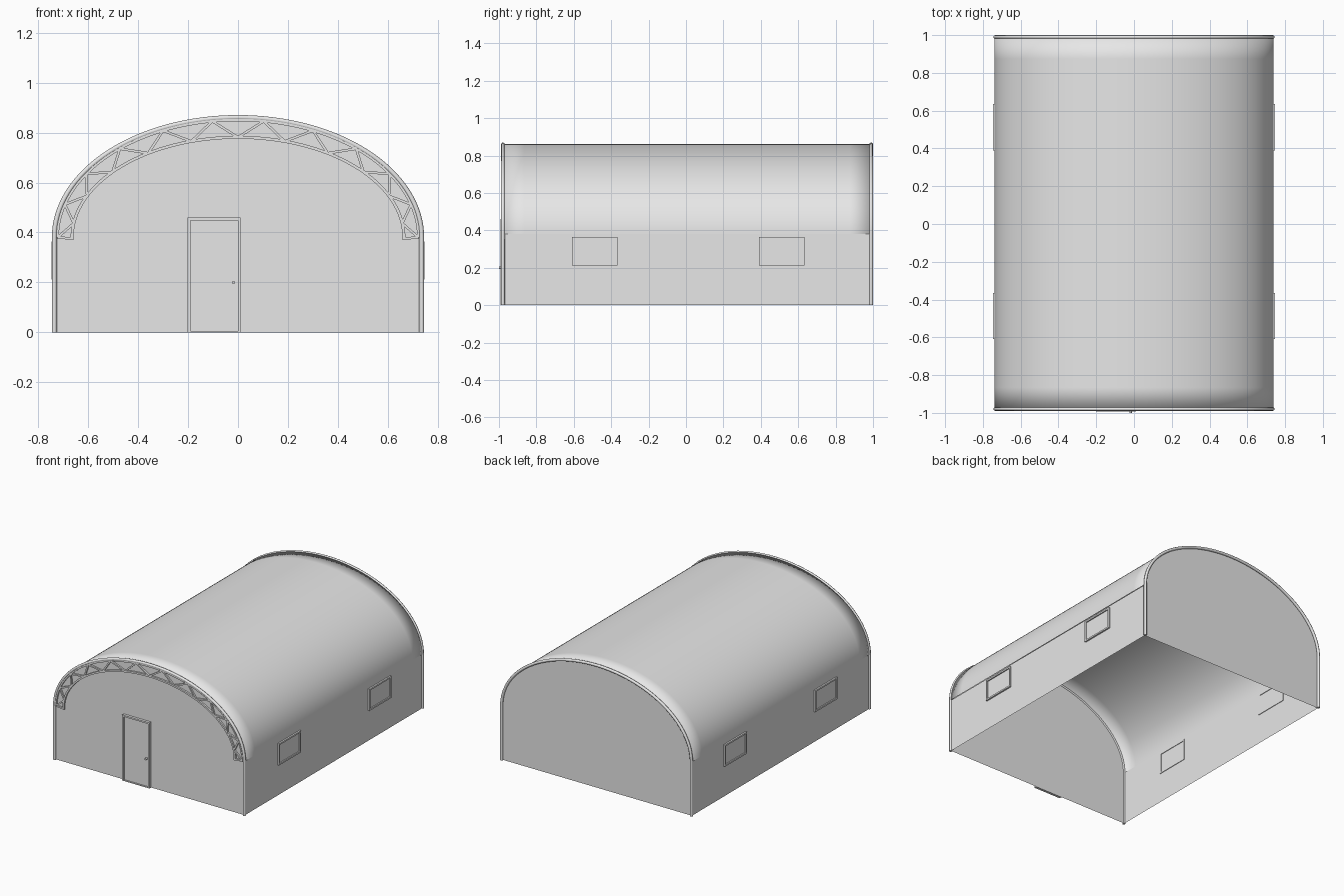
import bpy, bmesh, math
from mathutils import Vector

cube = bpy.data.objects.get("Cube")
if cube:
    bpy.data.objects.remove(cube, do_unlink=True)

grey = bpy.data.materials.new("plain grey")
grey.use_nodes = True
GREY = (0.8, 0.8, 0.8, 1)
grey.diffuse_color = GREY
grey.node_tree.nodes["Principled BSDF"].inputs["Base Color"].default_value = GREY

W, EAVE, RISE = 0.735, 0.38, 0.48      # half width, wall height, arch rise
FRONT, BACK = -0.975, 0.985


def make(name, verts, faces, smooth=False):
    mesh = bpy.data.meshes.new(name)
    mesh.from_pydata(verts, [], faces)
    mesh.materials.append(grey)
    for p in mesh.polygons:
        p.use_smooth = smooth
    obj = bpy.data.objects.new(name, mesh)
    bpy.context.collection.objects.link(obj)
    return obj


def arch(a, b, n=64, z=EAVE):
    """Half ellipse from the -x eave over the top to the +x eave."""
    return [(-a * math.cos(math.pi * i / n), z + b * math.sin(math.pi * i / n))
            for i in range(n + 1)]


def box(name, lo, hi):
    bm = bmesh.new()
    bmesh.ops.create_cube(bm, size=1)
    for v in bm.verts:
        v.co = [l + (c + 0.5) * (h - l) for c, l, h in zip(v.co, lo, hi)]
    mesh = bpy.data.meshes.new(name)
    bm.to_mesh(mesh)
    bm.free()
    mesh.materials.append(grey)
    obj = bpy.data.objects.new(name, mesh)
    bpy.context.collection.objects.link(obj)
    return obj


def tube(name, points, radius):
    """Round pipe along a path, made from a bevelled curve."""
    curve = bpy.data.curves.new(name, "CURVE")
    curve.dimensions = "3D"
    curve.bevel_depth, curve.bevel_resolution = radius, 2
    curve.use_fill_caps = True
    spline = curve.splines.new("POLY")
    spline.points.add(len(points) - 1)
    for p, co in zip(spline.points, points):
        p.co = (*co, 1)
    temp = bpy.data.objects.new(name, curve)
    bpy.context.collection.objects.link(temp)
    bpy.context.view_layer.update()
    mesh = bpy.data.meshes.new_from_object(
        temp.evaluated_get(bpy.context.evaluated_depsgraph_get()))
    bpy.data.objects.remove(temp, do_unlink=True)
    mesh.materials.clear()
    mesh.materials.append(grey)
    for p in mesh.polygons:
        p.use_smooth = True
    obj = bpy.data.objects.new(name, mesh)
    bpy.context.collection.objects.link(obj)
    return obj


def ribbon(name, outer, inner, y0, y1):
    """Solid band between two matching outlines, extruded along y."""
    n = len(outer)
    verts = [(x, y, z) for line, y in ((outer, y0), (inner, y0), (inner, y1), (outer, y1))
             for x, z in line]
    faces = [(k * n + i, k * n + i + 1, (k + 1) % 4 * n + i + 1, (k + 1) % 4 * n + i)
             for k in range(4) for i in range(n - 1)]
    faces += [(0, n, 2 * n, 3 * n), (4 * n - 1, 3 * n - 1, 2 * n - 1, n - 1)]
    obj = make(name, verts, faces)
    bm = bmesh.new()
    bm.from_mesh(obj.data)
    bmesh.ops.recalc_face_normals(bm, faces=bm.faces)
    bm.to_mesh(obj.data)
    bm.free()
    return obj


# Vaulted roof with soft turned-in ends
lip = 0.015
rows = [(FRONT, lip), (FRONT, 0), (FRONT + 0.11, 0), (BACK - 0.11, 0), (BACK, 0), (BACK, lip)]
verts = [(x, y, z) for y, d in rows for x, z in arch(W + 0.003 - d, RISE + 0.003 - d)]
n = 65
faces = [(j * n + i, j * n + i + 1, (j + 1) * n + i + 1, (j + 1) * n + i)
         for j in range(len(rows) - 1) for i in range(n - 1)]
make("roof", verts, faces, smooth=True)

# End walls and side walls
outline = [(-W, 0)] + arch(W, RISE) + [(W, 0)]
count = list(range(len(outline)))
make("front_wall", [(x, FRONT + 0.001, z) for x, z in outline], [count[::-1]])
make("back_wall", [(x, BACK - 0.001, z) for x, z in outline], [count])
for side, name in ((1, "left"), (-1, "right")):
    x = W * side
    quad = [(x, FRONT, 0), (x, BACK, 0), (x, BACK, EAVE), (x, FRONT, EAVE)]
    make(name + "_wall", quad, [range(4)[::side]])

    # Window frames with a thin pane
    for label, yc in (("front", -0.488), ("back", 0.512)):
        base = f"{name}_{label}_window"
        y0, y1, z0, z1, t = yc - 0.122, yc + 0.122, 0.212, 0.364, 0.011
        xs = sorted((x - 0.004 * side, x + 0.011 * side))
        for part, ya, yb, za, zb in (
                ("sill", y0, y1, z0, z0 + t), ("head", y0, y1, z1 - t, z1),
                ("front_jamb", y0, y0 + t, z0, z1), ("back_jamb", y1 - t, y1, z0, z1)):
            box(f"{base}_{part}", (xs[0], ya, za), (xs[1], yb, zb))
        px = sorted((x, x + 0.003 * side))
        box(base + "_pane", (px[0], y0, z0), (px[1], y1, z1))

# Rim pipes around both ends, including corner posts
for name, y in (("front_rim", FRONT - 0.004), ("back_rim", BACK + 0.005)):
    tube(name, [(x, y, z) for x, z in outline], 0.01)

# Arched truss: two chords and zigzag web members
TY0, TY1 = FRONT - 0.012, FRONT
ribbon("truss_top_chord", arch(0.727, 0.475), arch(0.717, 0.465), TY0, TY1)
foot = 0.37
bottom_out, bottom_in = arch(0.67, 0.407), arch(0.658, 0.395)
ribbon("truss_bottom_chord", [(-0.67, foot)] + bottom_out + [(0.67, foot)],
       [(-0.658, foot)] + bottom_in + [(0.658, foot)], TY0, TY1)


def node(k):
    """Truss joint k half-steps from the crown, alternating between chords."""
    t = k * math.pi / 22
    a, b = (0.722, 0.47) if k % 2 else (0.664, 0.401)
    return Vector((a * math.sin(t), EAVE + b * math.cos(t)))


joints = [node(k) for k in range(-11, 12)]
joints = [Vector((-0.664, foot + 0.006))] + joints + [Vector((0.664, foot + 0.006))]
for i, (p, q) in enumerate(zip(joints, joints[1:])):
    d = (q - p).normalized()
    off = Vector((-d.y, d.x)) * 0.005
    ribbon(f"truss_web_{i}", [p + off, q + off], [p - off, q - off], TY0 + 0.001, TY1)

# Door with frame and knob
DX0, DX1, DH, T = -0.202, 0.01, 0.46, 0.011
DY = FRONT - 0.018
box("door_panel", (DX0, FRONT - 0.008, 0), (DX1, FRONT, DH))
box("door_right_jamb", (DX0, DY, 0), (DX0 + T, FRONT, DH))
box("door_left_jamb", (DX1 - T, DY, 0), (DX1, FRONT, DH))
box("door_head", (DX0, DY, DH - T), (DX1, FRONT, DH))
box("door_threshold", (DX0, DY, 0), (DX1, FRONT, 0.005))
tube("door_knob", [(-0.018, FRONT, 0.2), (-0.018, -1, 0.2)], 0.007)
